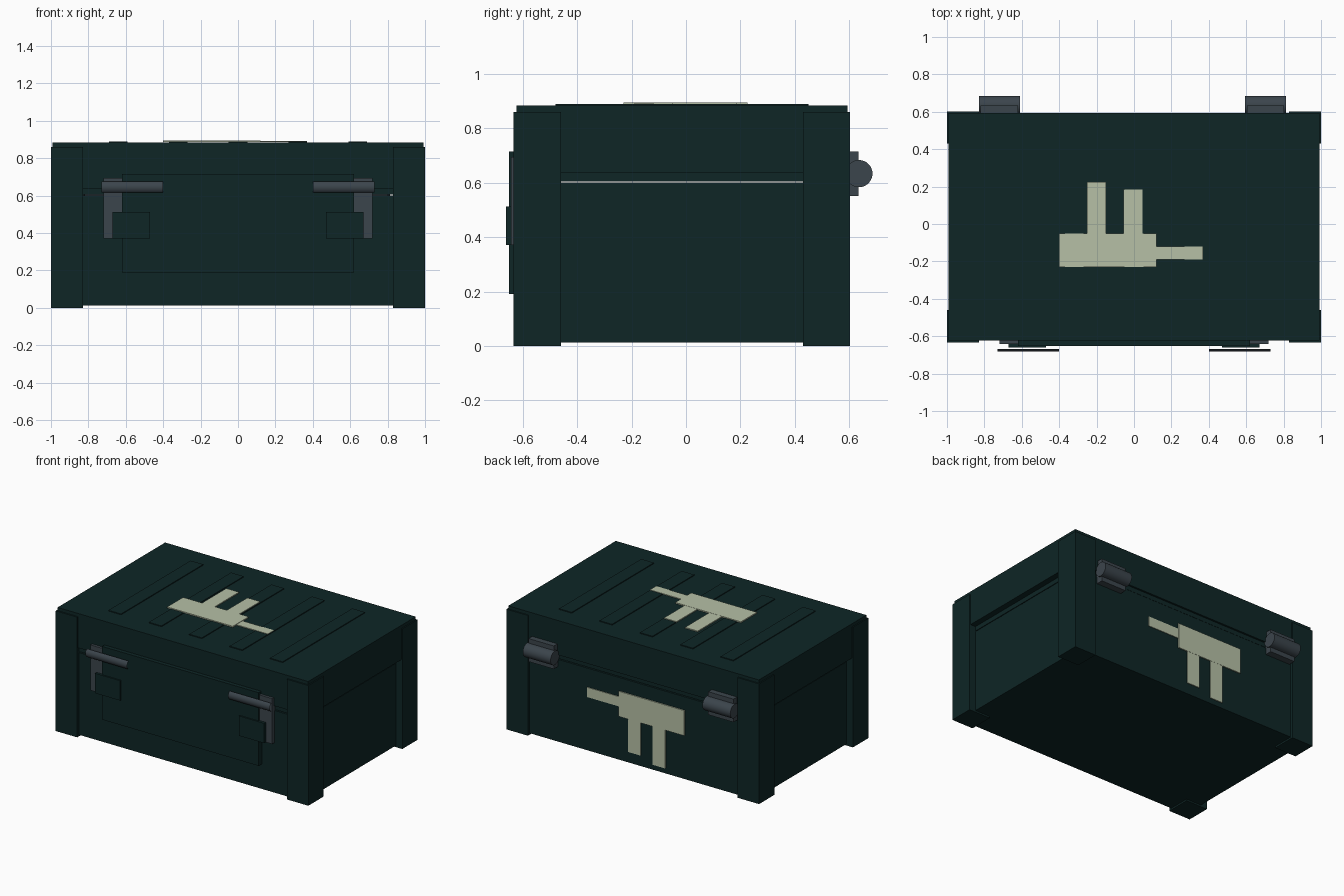
import bpy, bmesh, math
from mathutils import Matrix

if "Cube" in bpy.data.objects:
    bpy.data.objects.remove(bpy.data.objects["Cube"])


def material(name, rgb):
    m = bpy.data.materials.new(name)
    m.diffuse_color = (*rgb, 1)
    m.use_nodes = True
    m.node_tree.nodes["Principled BSDF"].inputs["Base Color"].default_value = m.diffuse_color
    return m


GREEN = material("dark green paint", (0.0044, 0.0190, 0.0190))
STEEL = material("dark grey steel", (0.044, 0.059, 0.072))
PALE = material("pale stencil paint", (0.468, 0.527, 0.381))


def finish(name, bm, mat):
    me = bpy.data.meshes.new(name)
    bm.to_mesh(me)
    bm.free()
    me.materials.append(mat)
    ob = bpy.data.objects.new(name, me)
    bpy.context.collection.objects.link(ob)
    return ob


def box(name, x, y, z, mat):
    """Box from (min, max) ranges on each axis."""
    bm = bmesh.new()
    bmesh.ops.create_cube(bm, size=1)
    for v in bm.verts:
        for i, (a, b) in enumerate((x, y, z)):
            v.co[i] = (a + b) / 2 + v.co[i] * (b - a)
    return finish(name, bm, mat)


# Case body, recessed lip and lid
box("case_body", (-0.95, 0.95), (-0.615, 0.585), (0.012, 0.60), GREEN)
box("lid_lip", (-0.95, 0.95), (-0.61, 0.58), (0.605, 0.637), GREEN)
box("lid", (-0.992, 0.992), (-0.623, 0.593), (0.637, 0.883), GREEN)

# Corner posts
for sx in (-1, 1):
    xs = sorted((sx * 0.83, sx * 1.0))
    box("front_corner_post", xs, (-0.633, -0.46), (0, 0.86), GREEN)
    box("back_corner_post", xs, (0.43, 0.602), (0, 0.86), GREEN)

# Raised ribs across the lid
for i in range(-2, 3):
    c = i * 0.32
    box("lid_rib", (c - 0.05, c + 0.05), (-0.48, 0.45), (0.875, 0.889), GREEN)

# Front panel
box("front_panel", (-0.62, 0.62), (-0.651, -0.60), (0.19, 0.714), GREEN)

# Latches: plate, block and curved handle
for sx in (-1, 1):
    box("latch_plate", sorted((sx * 0.62, sx * 0.72)), (-0.642, -0.61), (0.37, 0.695), STEEL)
    box("latch_block", sorted((sx * 0.47, sx * 0.67)), (-0.661, -0.62), (0.37, 0.512), GREEN)
    bm = bmesh.new()
    x0, x1 = sorted((sx * 0.40, sx * 0.73))
    rows = []
    for i in range(9):
        a = math.radians(-56 + 14 * i)
        y, z = -0.647 - 0.036 * math.cos(a), 0.645 + 0.036 * math.sin(a)
        rows.append((bm.verts.new((x0, y, z)), bm.verts.new((x1, y, z))))
    for (a, b), (c, d) in zip(rows, rows[1:]):
        bm.faces.new((a, b, d, c)).smooth = True
    finish("latch_handle", bm, STEEL)

# Hinges: mounting plate and barrel
for cx in (-0.72, 0.703):
    box("hinge_plate", (cx - 0.10, cx + 0.10), (0.58, 0.634), (0.55, 0.715), STEEL)
    bm = bmesh.new()
    bmesh.ops.create_cone(bm, cap_ends=True, segments=32, radius1=0.05, radius2=0.05, depth=0.22,
                          matrix=Matrix.Translation((cx, 0.635, 0.633)) @ Matrix.Rotation(math.pi / 2, 4, 'Y'))
    for f in bm.faces:
        f.smooth = len(f.verts) == 4
    finish("hinge_barrel", bm, STEEL)

# Stencil emblem: (x range, across range, height), laid on the lid and the back
EMBLEM = [((-0.40, 0.12), (-0.23, -0.05), 0.007),
          ((0.12, 0.37), (-0.19, -0.12), 0.004),
          ((-0.25, -0.15), (-0.05, 0.225), 0.006),
          ((-0.055, 0.045), (-0.05, 0.185), 0.006)]
for x, v, h in EMBLEM:
    box("lid_emblem", x, v, (0.887, 0.888 + h), PALE)
    box("back_emblem", x, (0.584, 0.586 + h), (0.275 - v[1], 0.275 - v[0]), PALE)
